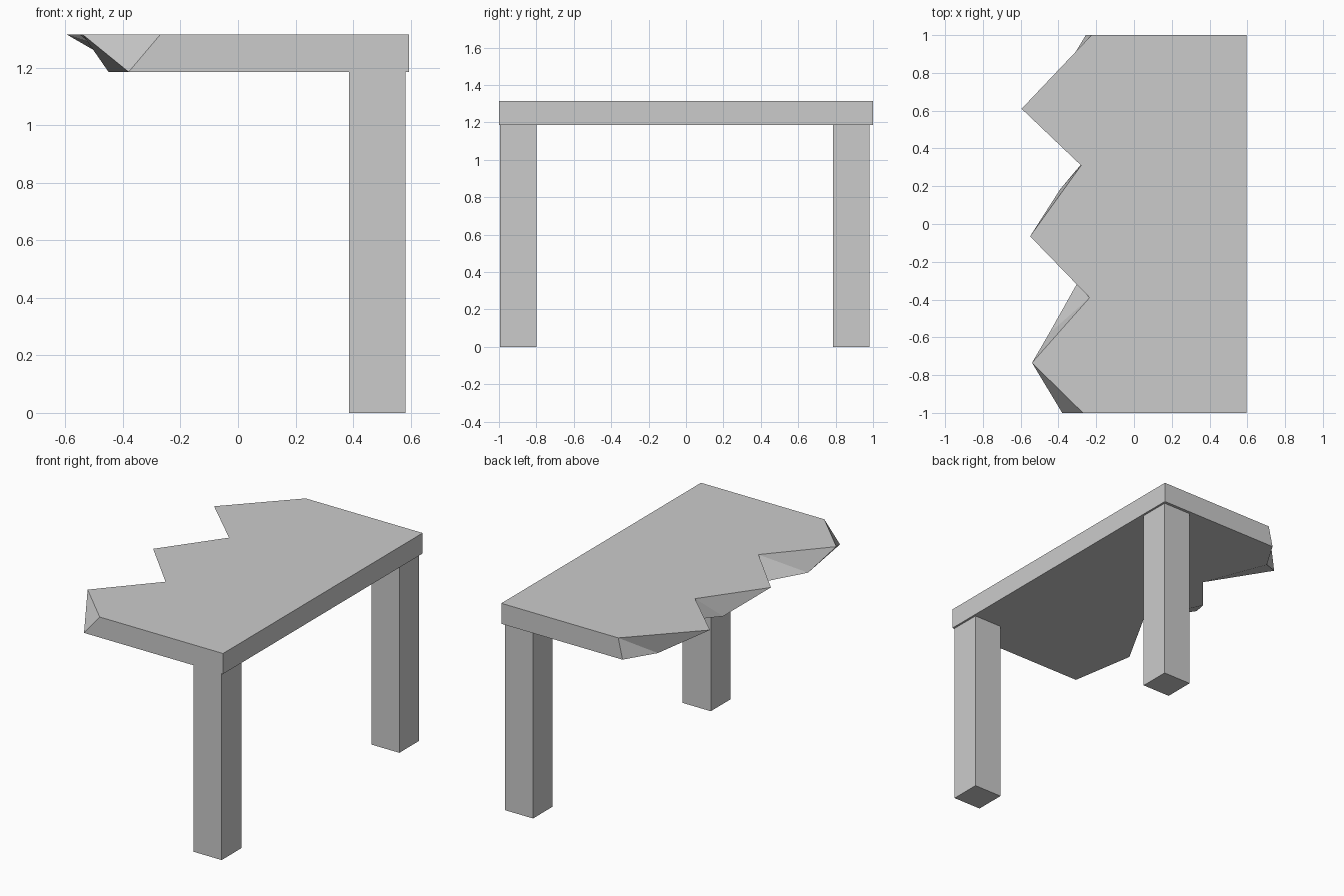
import bpy
import bmesh

if "Cube" in bpy.data.objects:
    bpy.data.objects.remove(bpy.data.objects["Cube"])

Z_LOW, Z_HIGH = 1.185, 1.315


def add_object(name, bm):
    bmesh.ops.recalc_face_normals(bm, faces=bm.faces)
    mesh = bpy.data.meshes.new(name)
    bm.to_mesh(mesh)
    bm.free()
    obj = bpy.data.objects.new(name, mesh)
    bpy.context.collection.objects.link(obj)
    return obj


def box(name, x0, x1, y0, y1, z0, z1):
    bm = bmesh.new()
    bmesh.ops.create_cube(bm, size=1)
    bmesh.ops.scale(bm, vec=(x1 - x0, y1 - y0, z1 - z0), verts=bm.verts)
    bmesh.ops.translate(bm, vec=((x0 + x1) / 2, (y0 + y1) / 2, (z0 + z1) / 2), verts=bm.verts)
    return add_object(name, bm)


# Broken tabletop: jagged edge profiles of the upper and lower surface, front to back
upper_edge = [(-.27, -1), (-.54, -.735), (-.235, -.39), (-.55, -.065),
              (-.28, .31), (-.595, .61), (-.225, 1)]
lower_edge = [(-.38, -1), (-.45, -.58), (-.22, -.17), (-.39, .185),
              (-.21, .40), (-.37, .81), (-.255, 1)]
straight_edge = [(.595, 1), (.595, -1)]

bm = bmesh.new()
top = [bm.verts.new((x, y, Z_HIGH)) for x, y in upper_edge + straight_edge]
low = [bm.verts.new((x, y, Z_LOW)) for x, y in lower_edge + straight_edge]
bm.faces.new(top)
bm.faces.new(low)
count = len(top)
for i in range(count):
    j = (i + 1) % count
    if j < len(upper_edge) and i < j:
        # splintered side, two facets per step
        bm.faces.new((top[i], top[j], low[i]))
        bm.faces.new((top[j], low[j], low[i]))
    else:
        bm.faces.new((top[i], top[j], low[j], low[i]))
# split the concave surfaces cleanly
bmesh.ops.triangulate(bm, faces=[f for f in bm.faces if len(f.verts) > 4])
add_object("broken_tabletop", bm)

# Two remaining legs
for name, y in (("front_leg", -.995), ("back_leg", .785)):
    box(name, .385, .582, y, y + .197, 0, Z_LOW)
